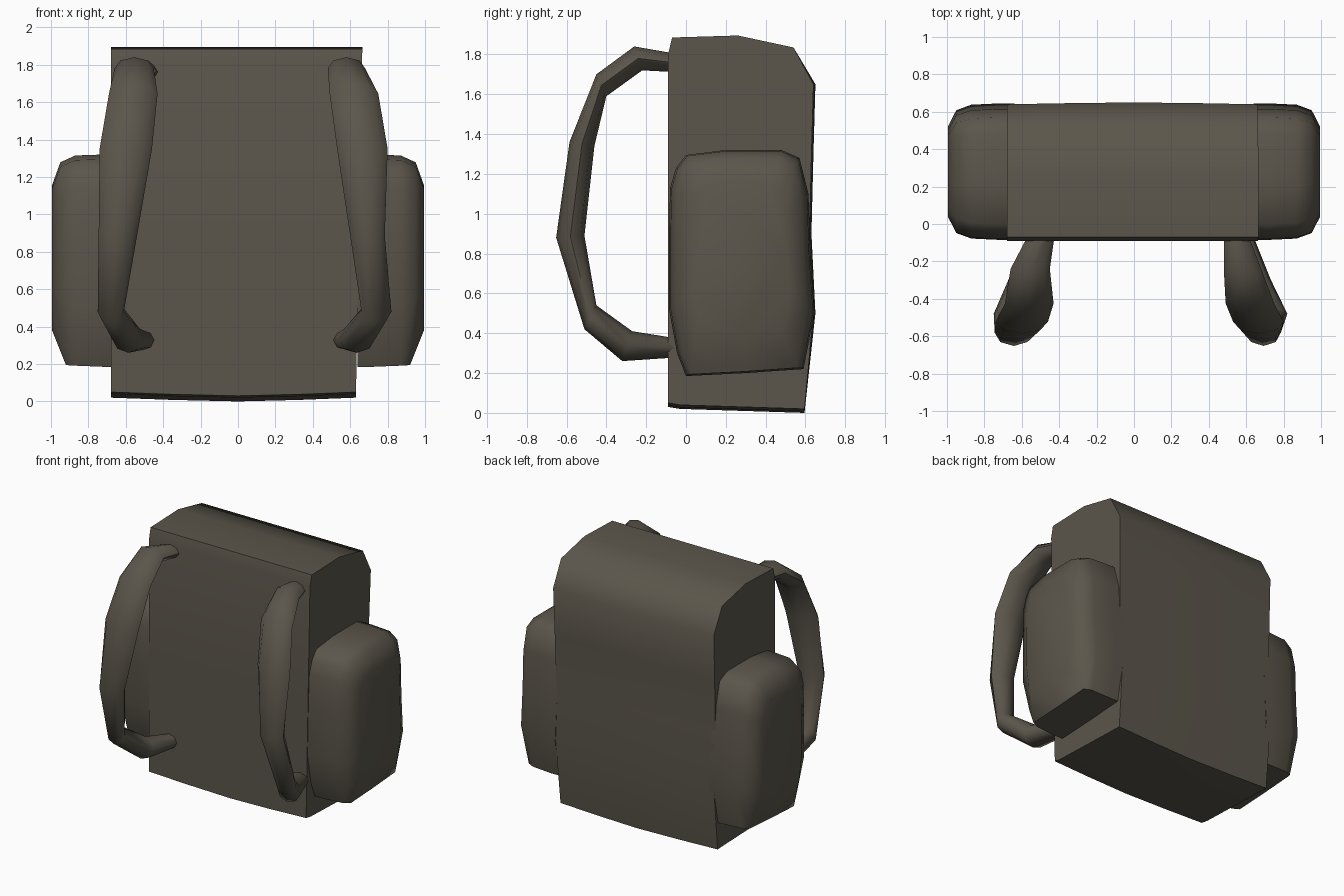
import bpy, bmesh, math

if "Cube" in bpy.data.objects:
    bpy.data.objects.remove(bpy.data.objects["Cube"])

fabric = bpy.data.materials.new("dark_khaki_fabric")
fabric.diffuse_color = (0.105, 0.093, 0.071, 1)
fabric.use_nodes = True
fabric.node_tree.nodes["Principled BSDF"].inputs["Base Color"].default_value = fabric.diffuse_color


def loft(name, rings, angle=50):
    """Skin closed rings of points into one capped solid."""
    bm = bmesh.new()
    vr = [[bm.verts.new(p) for p in r] for r in rings]
    n = len(vr[0])
    for a, b in zip(vr, vr[1:]):
        for i in range(n):
            j = (i + 1) % n
            bm.faces.new((a[i], a[j], b[j], b[i]))
    bm.faces.new(vr[0])
    bm.faces.new(vr[-1])
    bmesh.ops.recalc_face_normals(bm, faces=bm.faces)
    me = bpy.data.meshes.new(name)
    bm.to_mesh(me)
    bm.free()
    ob = bpy.data.objects.new(name, me)
    bpy.context.collection.objects.link(ob)
    me.materials.append(fabric)
    bpy.ops.object.select_all(action='DESELECT')
    ob.select_set(True)
    bpy.context.view_layer.objects.active = ob
    bpy.ops.object.shade_smooth_by_angle(angle=math.radians(angle))
    return ob


# main bag: side profile (y, z) swept across x, slightly fuller in the middle
profile = [(-0.09, 0.05), (-0.09, 0.9), (-0.09, 1.8), (-0.07, 1.885), (0.26, 1.895),
           (0.54, 1.835), (0.64, 1.65), (0.63, 1.3), (0.62, 0.9), (0.64, 0.5),
           (0.595, 0.02), (-0.03, 0.04)]


def bag_ring(x_bottom, x_top, bulge):
    ring = []
    for y, z in profile:
        x = x_bottom + (x_top - x_bottom) * z / 1.9
        ring.append((x, y + (bulge if 0.3 < z < 1.7 and y > 0.3 else 0),
                     z - (2 * bulge if z < 0.1 else 0)))
    return ring


loft("main_bag", [bag_ring(-0.68, -0.68, 0), bag_ring(-0.35, -0.35, 0.006),
                  bag_ring(0, 0, 0.01), bag_ring(0.33, 0.35, 0.006),
                  bag_ring(0.63, 0.665, 0)])

# side pockets: rounded outline (y, z) stacked outwards along x
outline = [(0.0, 0.185), (-0.045, 0.3), (-0.085, 0.52), (-0.085, 0.9), (-0.08, 1.13),
           (-0.05, 1.23), (0.0, 1.295), (0.2, 1.32), (0.48, 1.32), (0.57, 1.28),
           (0.615, 1.1), (0.625, 0.8), (0.645, 0.5), (0.59, 0.22), (0.3, 0.2)]
layers = [(0.64, 1.0, 1.0), (0.72, 1.0, 1.0), (0.87, 0.98, 0.99),
          (0.95, 0.90, 0.92), (0.995, 0.66, 0.68)]      # x, y scale, z scale


def pocket(name, side):
    rings = []
    for x, sy, sz in layers:
        rings.append([(side * x, 0.28 + (y - 0.28) * sy, 0.8 + (z - 0.8) * sz)
                      for y, z in outline])
    # keep the base deep until close to the outer face
    rings[3] = [(side * (0.95 if p[2] > 0.35 else 0.92), p[1],
                 p[2] if p[2] > 0.35 else p[2] - 0.04) for p in rings[3]]
    loft(name, rings, 60)


pocket("left_side_pocket", -1)
pocket("right_side_pocket", 1)

# shoulder straps: outer and inner edge (y, z) of the side view at each station
edges = [((-0.03, 1.80), (-0.03, 1.71)), ((-0.26, 1.84), (-0.22, 1.72)),
         ((-0.45, 1.70), (-0.40, 1.59)), ((-0.585, 1.36), (-0.46, 1.34)),
         ((-0.652, 0.88), (-0.51, 0.89)), ((-0.51, 0.42), (-0.45, 0.54)),
         ((-0.32, 0.26), (-0.27, 0.41)), ((-0.02, 0.28), (-0.02, 0.37))]
left_x = [(-0.55, -0.42), (-0.66, -0.45), (-0.69, -0.43), (-0.74, -0.46),
          (-0.745, -0.54), (-0.75, -0.61), (-0.67, -0.50), (-0.54, -0.43)]
right_x = [(0.48, 0.60), (0.48, 0.68), (0.49, 0.75), (0.53, 0.80),
           (0.60, 0.785), (0.66, 0.82), (0.54, 0.73), (0.50, 0.62)]


def strap(name, spans):
    rings = []
    for (o, i), (xa, xb) in zip(edges, spans):
        ring = []
        for k in range(8):
            a = k * math.pi / 4
            c, s = math.cos(a), math.sin(a)
            ring.append(((xa + xb) / 2 + c * (xb - xa) / 2,
                         (o[0] + i[0]) / 2 + s * (o[0] - i[0]) / 2,
                         (o[1] + i[1]) / 2 + s * (o[1] - i[1]) / 2))
        rings.append(ring)
    loft(name, rings, 60)


strap("left_shoulder_strap", left_x)
strap("right_shoulder_strap", right_x)
